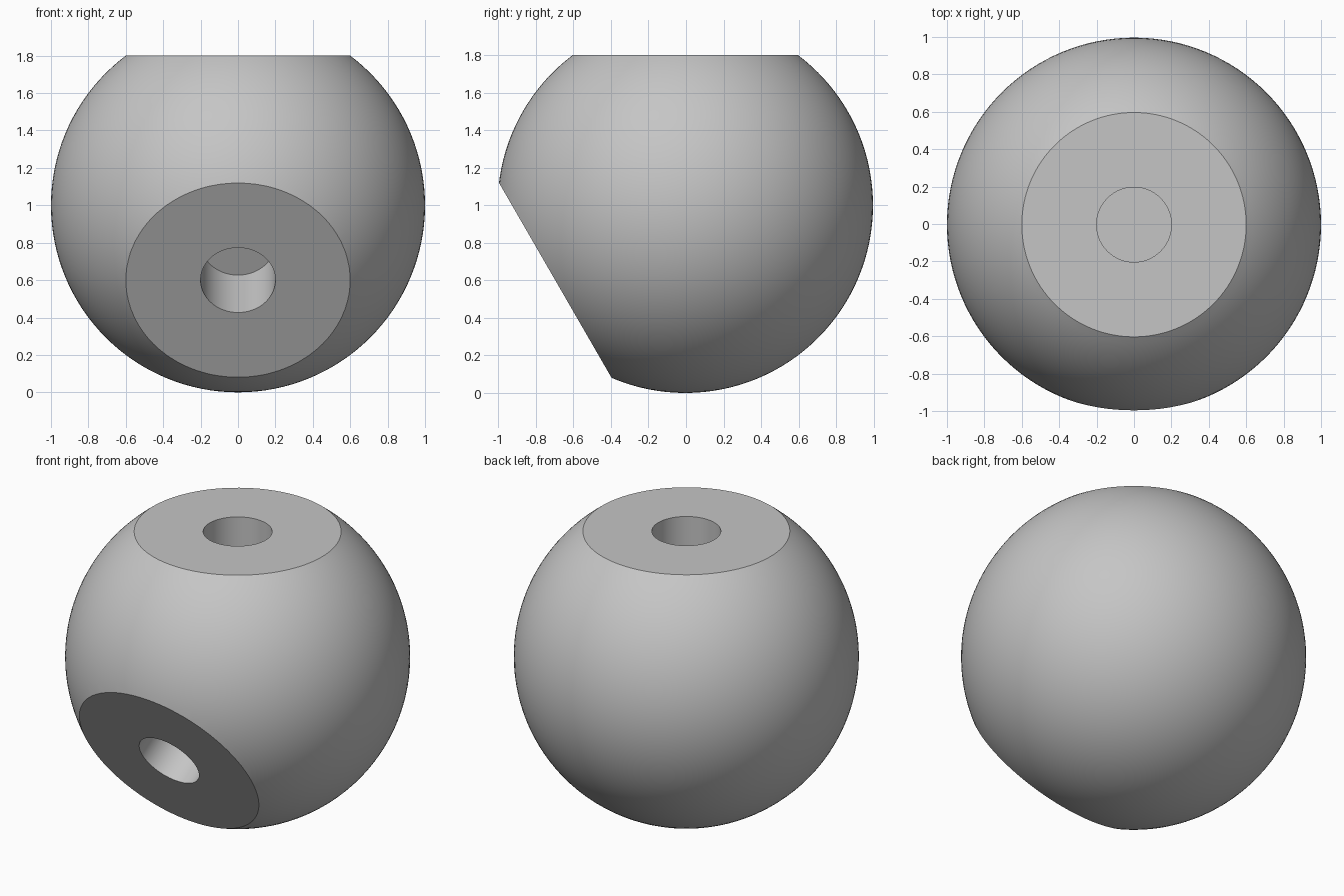
import bpy
import math
from mathutils import Vector, Matrix

old = bpy.data.objects.get("Cube")
if old:
    bpy.data.objects.remove(old, do_unlink=True)

RADIUS = 1.0
FLAT_DIST = 0.8      # ball centre to each flat
HOLE_RADIUS = 0.2
HOLE_DEPTH = 0.4
CENTRE = Vector((0, -0.0036, 1))

# Material
grey = bpy.data.materials.new("plain grey")
grey.use_nodes = True
colour = (0.56, 0.56, 0.56, 1)
grey.diffuse_color = colour
grey.node_tree.nodes["Principled BSDF"].inputs["Base Color"].default_value = colour

# Ball body
bpy.ops.mesh.primitive_uv_sphere_add(segments=128, ring_count=64, radius=RADIUS, location=CENTRE)
ball = bpy.context.object
ball.name = "ball_body"
ball.data.materials.append(grey)


def cut(direction, start, radius, length):
    """Remove a cylinder that starts at a distance from the centre and runs outward."""
    bpy.ops.mesh.primitive_cylinder_add(vertices=96, radius=radius, depth=length)
    cutter = bpy.context.object
    cutter.name = "cutter"
    cutter.hide_render = True
    turn = Vector((0, 0, 1)).rotation_difference(direction).to_matrix().to_4x4()
    middle = CENTRE + direction * (start + length / 2)
    cutter.matrix_world = Matrix.Translation(middle) @ turn
    mod = ball.modifiers.new("cut", 'BOOLEAN')
    mod.operation = 'DIFFERENCE'
    mod.solver = 'EXACT'
    mod.object = cutter
    bpy.context.view_layer.update()
    bpy.context.view_layer.objects.active = ball
    bpy.ops.object.modifier_apply(modifier=mod.name)
    bpy.data.objects.remove(cutter, do_unlink=True)


# Flat with a blind hole on top, and another low on the front
tilt = math.radians(30)
for direction in (Vector((0, 0, 1)), Vector((0, -math.cos(tilt), -math.sin(tilt)))):
    cut(direction, FLAT_DIST, RADIUS, 0.5)
    cut(direction, FLAT_DIST - HOLE_DEPTH, HOLE_RADIUS, 1)

# Smooth ball and hole walls, crisp rims
bpy.ops.object.select_all(action='DESELECT')
ball.select_set(True)
bpy.context.view_layer.objects.active = ball
bpy.ops.object.shade_smooth_by_angle(angle=math.radians(25))
